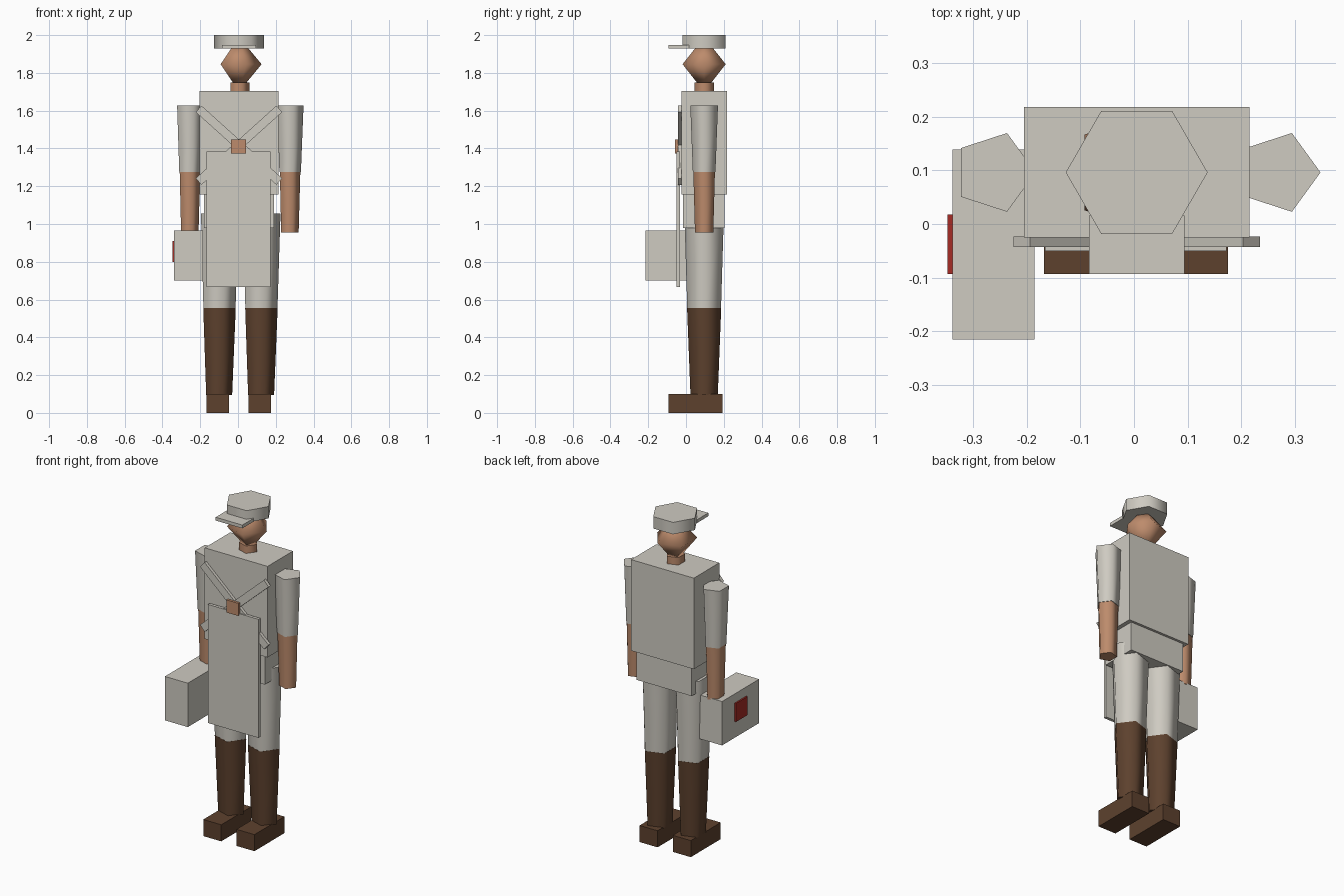
import bpy, bmesh, math
from mathutils import Matrix

cube = bpy.data.objects.get("Cube")
if cube:
    bpy.data.objects.remove(cube, do_unlink=True)


def material(name, rgb):
    m = bpy.data.materials.new(name)
    m.use_nodes = True
    color = (*rgb, 1)
    m.diffuse_color = color
    m.node_tree.nodes["Principled BSDF"].inputs["Base Color"].default_value = color
    return m


CLOTH = material("pale_cloth", (0.62, 0.595, 0.535))
SKIN = material("skin", (0.51, 0.26, 0.15))
LEATHER = material("brown_leather", (0.11, 0.053, 0.027))
RED = material("red_badge", (0.38, 0.024, 0.018))

CX, CY = 0.005, 0.096  # body axis


def finish(bm, name, mat, smooth=False):
    bmesh.ops.recalc_face_normals(bm, faces=bm.faces)
    mesh = bpy.data.meshes.new(name)
    bm.to_mesh(mesh)
    bm.free()
    mesh.materials.append(mat)
    ob = bpy.data.objects.new(name, mesh)
    bpy.context.collection.objects.link(ob)
    if smooth:
        bpy.ops.object.select_all(action='DESELECT')
        ob.select_set(True)
        bpy.context.view_layer.objects.active = ob
        bpy.ops.object.shade_smooth_by_angle(angle=math.radians(76))
    return ob


def box(name, mat, x, y, z):
    """Box from (min, max) ranges."""
    bm = bmesh.new()
    bmesh.ops.create_cube(bm, size=1)
    for v in bm.verts:
        v.co = [lo + (c + 0.5) * (hi - lo) for c, (lo, hi) in zip(v.co, (x, y, z))]
    return finish(bm, name, mat)


def lathe(name, mat, cx, profile, sides=5):
    """Low-sided turned part with a corner on +x; profile is (radius, z)."""
    bm = bmesh.new()
    rings = []
    for r, z in profile:
        steps = [2 * math.pi * i / sides for i in range(sides)]
        rings.append([bm.verts.new((cx + r * math.cos(a), CY + r * math.sin(a), z))
                      for a in steps])
    for a, b in zip(rings, rings[1:]):
        for i in range(sides):
            j = (i + 1) % sides
            bm.faces.new((a[i], a[j], b[j], b[i]))
    for ring, (r, z) in ((rings[0], profile[0]), (rings[-1], profile[-1])):
        if r > 0:
            bm.faces.new(ring)
    bmesh.ops.remove_doubles(bm, verts=bm.verts, dist=0.0001)
    return finish(bm, name, mat, True)


# Head, neck and cap
lathe("head", SKIN, CX, [(0, 1.70), (0.12, 1.846), (0, 1.99)])
lathe("neck", SKIN, CX, [(0.055, 1.69), (0.055, 1.75)])
lathe("cap", CLOTH, CX, [(0.132, 1.928), (0.132, 2.0)], 6)
box("cap_brim", CLOTH, (-0.084, 0.094), (-0.093, 0.016), (1.928, 1.948))

# Trunk
box("torso", CLOTH, (-0.205, 0.215), (-0.025, 0.218), (1.155, 1.705))
box("hips", CLOTH, (-0.18, 0.19), (-0.015, 0.203), (0.98, 1.155))

# Limbs
for side, s in (("left", 1), ("right", -1)):
    ax, lx = CX + s * 0.265, 0.004 + s * 0.111
    lathe(side + "_sleeve", CLOTH, ax, [(0.063, 1.275), (0.077, 1.627)])
    lathe(side + "_forearm", SKIN, ax, [(0.051, 0.955), (0.06, 1.275)])
    lathe(side + "_trouser_leg", CLOTH, lx, [(0.094, 0.555), (0.11, 1.055)])
    lathe(side + "_boot_shaft", LEATHER, lx, [(0.076, 0.095), (0.095, 0.555)])
    box(side + "_shoe", LEATHER, (lx - 0.06, lx + 0.06), (-0.093, 0.193), (0, 0.1))

    # Diagonal strap across the chest
    bm = bmesh.new()
    bmesh.ops.create_cube(bm, size=1, matrix=(
        Matrix.Translation((CX, -0.033, 1.417))
        @ Matrix.Rotation(s * math.radians(42), 4, 'Y')
        @ Matrix.Diagonal((0.575, 0.02, 0.046, 1))))
    finish(bm, side + "_strap", CLOTH)

# Apron and buckle
box("apron", CLOTH, (-0.166, 0.172), (-0.05, -0.032), (0.667, 1.383))
box("buckle", SKIN, (-0.037, 0.043), (-0.058, -0.04), (1.372, 1.448))

# Carried case with badge
box("case", CLOTH, (-0.338, -0.185), (-0.215, 0.139), (0.7, 0.965))
box("case_badge", RED, (-0.347, -0.338), (-0.093, 0.018), (0.798, 0.91))
